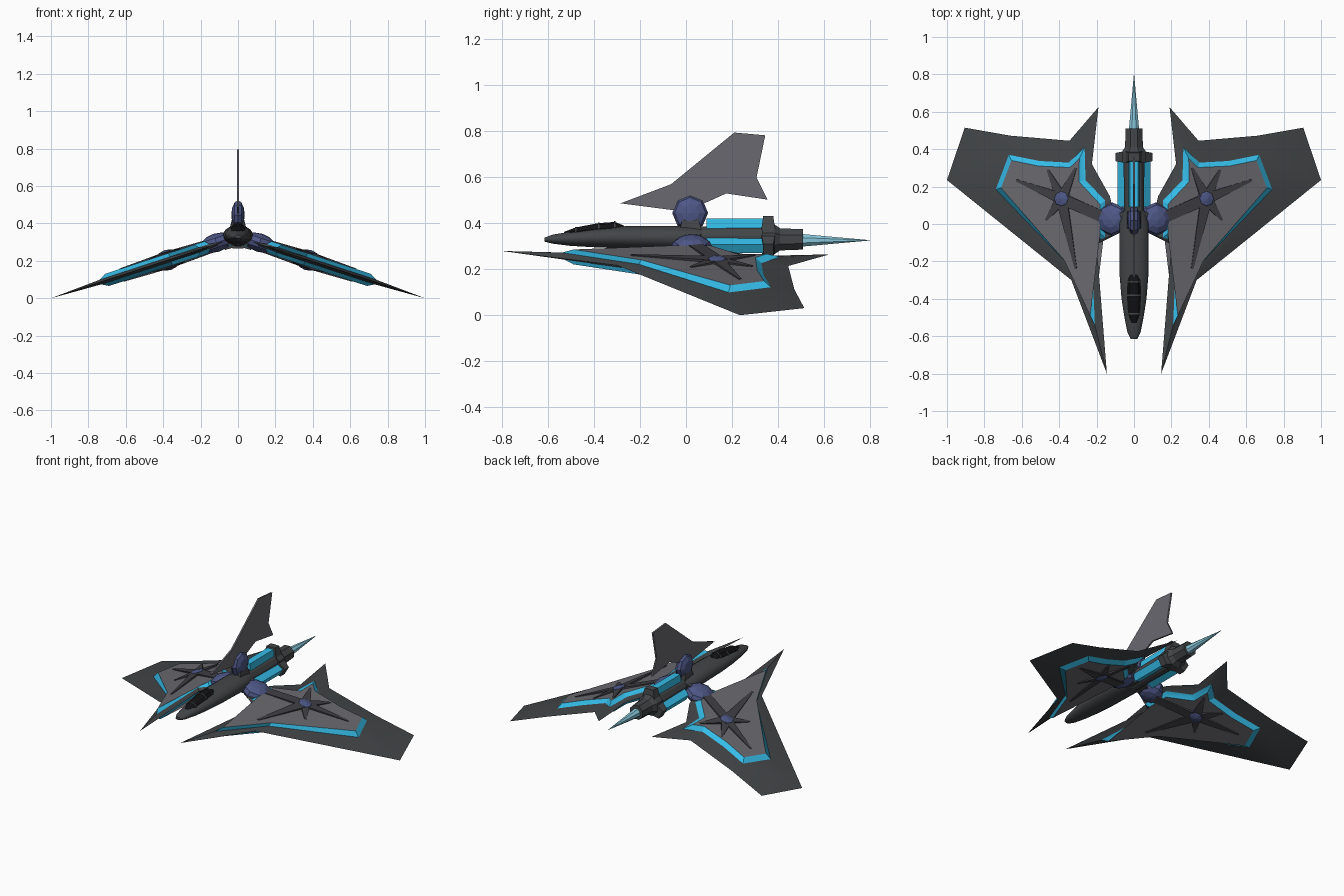
import bpy, bmesh, math
from mathutils import Vector, Matrix

if "Cube" in bpy.data.objects:
    bpy.data.objects.remove(bpy.data.objects["Cube"])


def material(name, r, g, b):
    m = bpy.data.materials.new(name)
    m.diffuse_color = (r, g, b, 1)
    m.use_nodes = True
    m.node_tree.nodes["Principled BSDF"].inputs["Base Color"].default_value = m.diffuse_color
    return m


HULL = material("hull_charcoal", .055, .06, .064)
PLATE = material("plate_grey", .14, .14, .16)
GLOW = material("glow_cyan", .035, .50, .80)
HUB = material("hub_indigo", .075, .095, .24)
FLAME = material("flame_pale_blue", .25, .58, .72)
GLASS = material("canopy_black", .006, .006, .007)
SPOKE = material("spoke_dark_grey", .05, .05, .058)


def finish(name, bm, mats, mirror=False, smooth=None):
    bmesh.ops.recalc_face_normals(bm, faces=bm.faces)
    me = bpy.data.meshes.new(name)
    bm.to_mesh(me)
    bm.free()
    ob = bpy.data.objects.new(name, me)
    bpy.context.collection.objects.link(ob)
    for m in mats:
        me.materials.append(m)
    if mirror:
        ob.modifiers.new("Mirror", 'MIRROR').use_mirror_merge = False
    if smooth:
        bpy.ops.object.select_all(action='DESELECT')
        ob.select_set(True)
        bpy.context.view_layer.objects.active = ob
        bpy.ops.object.shade_smooth_by_angle(angle=math.radians(smooth))
    return ob


def bridge(bm, a, b, idx=0):
    n = len(a)
    for i in range(n):
        j = (i + 1) % n
        bm.faces.new((a[i], a[j], b[j], b[i])).material_index = idx


def cap(bm, ring, idx=0):
    f = bm.faces.new(ring)
    f.material_index = idx
    bmesh.ops.triangulate(bm, faces=[f])


def loft(name, rings, mat, mirror=False, smooth=None):
    """Skin a closed body over rings of points."""
    bm = bmesh.new()
    vs = [[bm.verts.new(p) for p in r] for r in rings]
    for a, b in zip(vs, vs[1:]):
        bridge(bm, a, b)
    cap(bm, vs[0])
    cap(bm, vs[-1])
    return finish(name, bm, [mat], mirror, smooth)


def oval(y, z, rx, rz, n):
    return [(rx * math.cos((k + .5) * math.tau / n), y,
             z + rz * math.sin((k + .5) * math.tau / n)) for k in range(n)]


def hub(name, centre, normal, radius, half, mirror=False):
    bm = bmesh.new()
    rot = Vector((0, 0, 1)).rotation_difference(Vector(normal)).to_matrix().to_4x4()
    mat = Matrix.Translation(centre) @ rot @ Matrix.Diagonal((radius, radius, half, 1))
    bmesh.ops.create_uvsphere(bm, u_segments=8, v_segments=6, radius=1, matrix=mat)
    finish(name, bm, [HUB], mirror)


def radial_block(name, angle, r0, r1, w0, w1, y0, y1, mat, ch=0):
    """Block standing out from the fuselage axis at the given angle."""
    a = math.radians(angle)
    u, v = Vector((math.cos(a), 0, math.sin(a))), Vector((-math.sin(a), 0, math.cos(a)))
    c = Vector((0, 0, .333))
    rings = []
    for r, w, s in ((r0, w0, 0), (r1, w1, ch)):
        rings.append([c + u * r + v * w * k + Vector((0, y, 0))
                      for k, y in ((-1, y0 + s), (1, y0 + s), (1, y1 - s), (-1, y1 - s))])
    loft(name, rings, mat)


# Wings: outline, glowing bevel and raised plate on both sides of a sloped plane
NORMAL = Vector((.311, 0, .95))


def on_wing(p, h):
    return Vector((p[0], p[1], .327 * (1 - p[0]))) + NORMAL * h


outline = [(.145, -.80), (.335, -.30), (1, .235), (.905, .515), (.66, .472), (.345, .445),
           (.19, .625), (.225, .32), (.13, .15), (.08, -.05), (.20, -.11)]
bevel = [(.205, -.54), (.36, -.205), (.735, .185), (.665, .37), (.50, .337), (.345, .328),
         (.26, .41), (.255, .235), (.15, .125), (.15, -.075), (.225, -.085)]
plate = [(.224, -.49), (.362, -.195), (.70, .193), (.645, .34), (.50, .31), (.332, .302),
         (.282, .35), (.283, .225), (.17, .105), (.17, -.05), (.252, -.058)]
bm = bmesh.new()
edge = [bm.verts.new(on_wing(p, 0)) for p in outline]
for s in (1, -1):
    low = [bm.verts.new(on_wing(p, .013 * s)) for p in bevel]
    high = [bm.verts.new(on_wing(p, .034 * s)) for p in plate]
    bridge(bm, edge, low, 0)
    bridge(bm, low, high, 1)
    cap(bm, high, 2)
finish("wings", bm, [HULL, GLOW, PLATE], True, 25)

# Star spokes and hubs on each wing
centre = Vector((.375, .135))
for i, tip in enumerate([(.62, .235), (.14, .03), (.30, -.24), (.30, .30), (.46, .02), (.45, .29)]):
    t = Vector(tip)
    side = (t - centre).normalized()
    side = Vector((-side.y, side.x))
    rings = []
    for p, w, h in ((centre, .03, .046), (t, .006 if i != 1 else .03, .037)):
        rings.append([on_wing(p + side * w * a, h * b)
                      for a, b in ((-1, -1), (1, -1), (.5, -1.1), (.5, 1.1), (1, 1), (-1, 1))
                      if abs(a) == 1])
    loft(f"wing_spoke_{i}", rings, SPOKE, True)
hub("wing_hubs", on_wing(centre, 0), NORMAL, .07, .056, True)
hub("root_hubs", (.115, .025, .297), NORMAL, .09, .05, True)

# Tail fin: thin blade with hub
fin = [(-.285, .487), (-.065, .57), (.21, .795), (.345, .783), (.305, .59), (.355, .503),
       (.175, .53), (.08, .487), (0, .45)]
loft("tail_fin", [[(x, y, z) for y, z in fin] for x in (-.005, .005)], PLATE)
hub("fin_hub", (0, .018, .445), (1, 0, 0), .078, .036)

# Fuselage: lofted oval body
body = [(-.615, .329, .018, .009), (-.58, .331, .036, .02), (-.50, .333, .052, .032),
        (-.40, .337, .068, .042), (-.28, .339, .078, .049), (-.12, .338, .08, .052),
        (0, .335, .08, .053), (.07, .333, .06, .05)]
loft("fuselage", [oval(*b, 16) for b in body], HULL, smooth=35)

# Canopy and its frame bars
glass = [(-.53, .355, .015, .008), (-.48, .358, .034, .024), (-.38, .365, .04, .036),
         (-.31, .37, .037, .036), (-.27, .372, .028, .018)]
loft("canopy", [oval(*g, 10) for g in glass], GLASS)
for i, g in enumerate(glass[1:4]):
    y, z, rx, rz = g
    loft(f"canopy_bar_{i}", [oval(y + d, z, rx + .003, rz + .003, 10) for d in (-.004, .004)], HULL)

# Engine: core, nozzle and flame
loft("engine_core", [oval(y, .333, r, r, 12) for y, r in ((0, .055), (.1, .055), (.36, .058))], HULL)
loft("nozzle", [oval(y, .33, r, r, 8) for y, r in
                ((.33, .07), (.385, .07), (.41, .052), (.51, .048))], HULL)
loft("flame", [oval(y, .326, r, r, 8) for y, r in ((.50, .03), (.80, .0008))], FLAME)

# Three-way pylons, glowing engine panels and collar blocks
for i, (hub_angle, angle) in enumerate(((90, 90), (-17, -30), (197, 210))):
    radial_block(f"pylon_{i}", hub_angle, .03, .085, .04, .03, -.03, .07, HULL, .015)
    radial_block(f"engine_panel_{i}", angle, .04, .088, .03, .022, .09, .335, GLOW)
    radial_block(f"collar_block_{i}", angle, .04, .098, .045, .03, .328, .388, HULL, .008)
